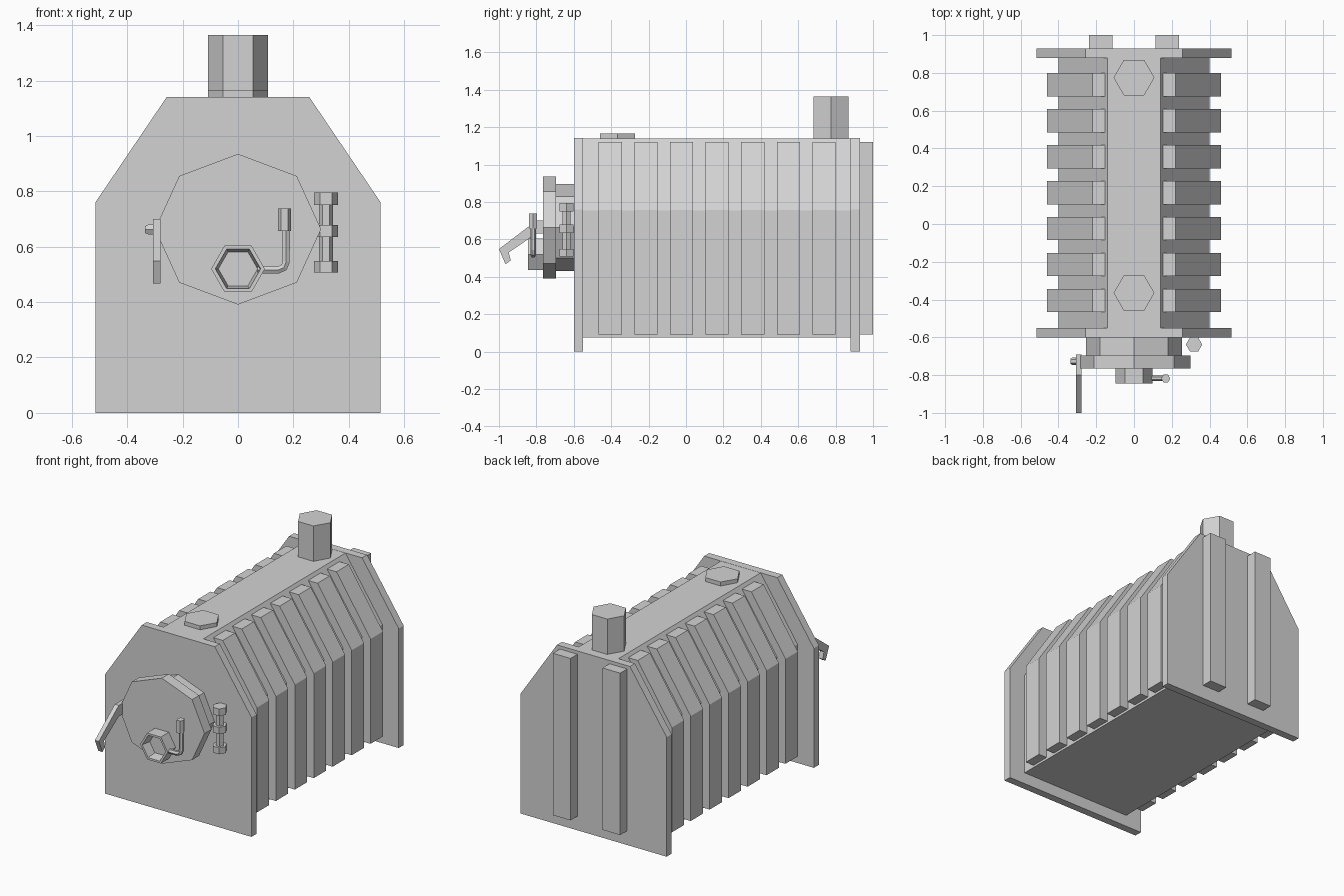
import bpy
import bmesh
from math import cos, sin, tau

cube = bpy.data.objects.get("Cube")
if cube:
    bpy.data.objects.remove(cube, do_unlink=True)

# Single painted-metal material
GREY = (0.65, 0.65, 0.65, 1)
metal = bpy.data.materials.new("grey metal")
metal.use_nodes = True
metal.diffuse_color = GREY
bsdf = next(n for n in metal.node_tree.nodes if n.type == 'BSDF_PRINCIPLED')
bsdf.inputs["Base Color"].default_value = GREY


def add_object(name, data):
    data.materials.append(metal)
    ob = bpy.data.objects.new(name, data)
    bpy.context.collection.objects.link(ob)
    return ob


def loft(name, axis, sections):
    """Join 2D sections, each (outline, position along axis), and cap both ends."""
    place = {'x': lambda u, v, d: (d, u, v),
             'y': lambda u, v, d: (u, d, v),
             'z': lambda u, v, d: (u, v, d)}[axis]
    bm = bmesh.new()
    rings = [[bm.verts.new(place(u, v, d)) for u, v in pts] for pts, d in sections]
    for a, b in zip(rings, rings[1:]):
        for i in range(len(a)):
            j = (i + 1) % len(a)
            bm.faces.new((a[i], a[j], b[j], b[i]))
    bm.faces.new(rings[0])
    bm.faces.new(rings[-1])
    bmesh.ops.recalc_face_normals(bm, faces=bm.faces)
    mesh = bpy.data.meshes.new(name)
    bm.to_mesh(mesh)
    bm.free()
    return add_object(name, mesh)


def prism(name, axis, pts, start, end):
    return loft(name, axis, [(pts, start), (pts, end)])


def ngon(cu, cv, ru, rv=None, n=6):
    rv = rv or ru
    return [(cu + ru * cos(tau * i / n), cv + rv * sin(tau * i / n)) for i in range(n)]


def rect(u0, u1, v0, v1):
    return [(u0, v0), (u1, v0), (u1, v1), (u0, v1)]


def gable(half, bottom, shoulder, half_top, top):
    return [(-half, bottom), (half, bottom), (half, shoulder),
            (half_top, top), (-half_top, top), (-half, shoulder)]


def mirror_x(ob):
    ob.modifiers.new("Mirror", 'MIRROR').use_axis[0] = True


# Body and end plates
prism("body", 'y', gable(0.40, 0.075, 0.755, 0.14, 1.14), -0.56, 0.89)
for name, y in (("front_plate", -0.60), ("back_plate", 0.88)):
    prism(name, 'y', gable(0.515, 0, 0.76, 0.257, 1.141), y, y + 0.05)

# Side ribs, repeated along the body on both sides
rib = prism("side_ribs", 'y', [(0.15, 0.09), (0.46, 0.09), (0.46, 0.757),
                               (0.22, 1.12), (0.15, 1.12)], -0.467, -0.343)
array = rib.modifiers.new("Array", 'ARRAY')
array.count = 7
array.use_relative_offset = False
array.use_constant_offset = True
array.constant_offset_displace = (0, 0.1905, 0)
mirror_x(rib)

# Back columns
mirror_x(prism("back_columns", 'z', rect(0.113, 0.237, 0.92, 1.0), 0.09, 1.12))

# Chimney and top cap
prism("chimney", 'z', ngon(0, 0.775, 0.108), 1.13, 1.365)
prism("top_cap", 'z', ngon(0, -0.365, 0.108), 1.13, 1.165)

# Round door on its collar
prism("door_collar", 'y', ngon(0, 0.664, 0.255, 0.232, 8), -0.70, -0.59)
prism("door", 'y', ngon(0, 0.663, 0.30, 0.272, 8), -0.765, -0.695)

# Hexagonal port with a tapered recess
port = [(0.097, -0.76), (0.097, -0.845), (0.082, -0.845), (0.071, -0.785)]
loft("door_port", 'y', [(ngon(0, 0.52, r), y) for r, y in port])

# Bent crank beside the port, with its grip
path = [(0.07, 0.516), (0.145, 0.516), (0.166, 0.525), (0.174, 0.546), (0.174, 0.67)]
curve = bpy.data.curves.new("crank", 'CURVE')
curve.dimensions = '3D'
curve.bevel_depth = 0.015
curve.bevel_resolution = 1
curve.use_fill_caps = True
spline = curve.splines.new('POLY')
spline.points.add(len(path) - 1)
spline.use_smooth = False
for p, (x, z) in zip(spline.points, path):
    p.co = (x, -0.817, z, 1)
add_object("crank", curve)
prism("crank_grip", 'z', ngon(0.168, -0.818, 0.024), 0.657, 0.738)

# Door hinge: pin with three knuckles
prism("hinge_pin", 'z', ngon(0.318, -0.638, 0.025), 0.52, 0.78)
for name, low, high in (("lower", 0.507, 0.548), ("middle", 0.635, 0.678), ("upper", 0.75, 0.795)):
    prism("hinge_knuckle_" + name, 'z', ngon(0.318, -0.638, 0.043), low, high)

# Latch lever with a hooked end, and its pivot
prism("latch_lever", 'x', [(-0.69, 0.70), (-0.80, 0.70), (-1.0, 0.548), (-0.965, 0.467),
                           (-0.937, 0.487), (-0.948, 0.53), (-0.80, 0.63), (-0.69, 0.63)],
      -0.307, -0.279)
loft("latch_pivot", 'x', [(ngon(-0.727, 0.662, 0.02), -0.30),
                          (ngon(-0.727, 0.662, 0.02), -0.325),
                          (ngon(-0.727, 0.662, 0.014), -0.336)])
